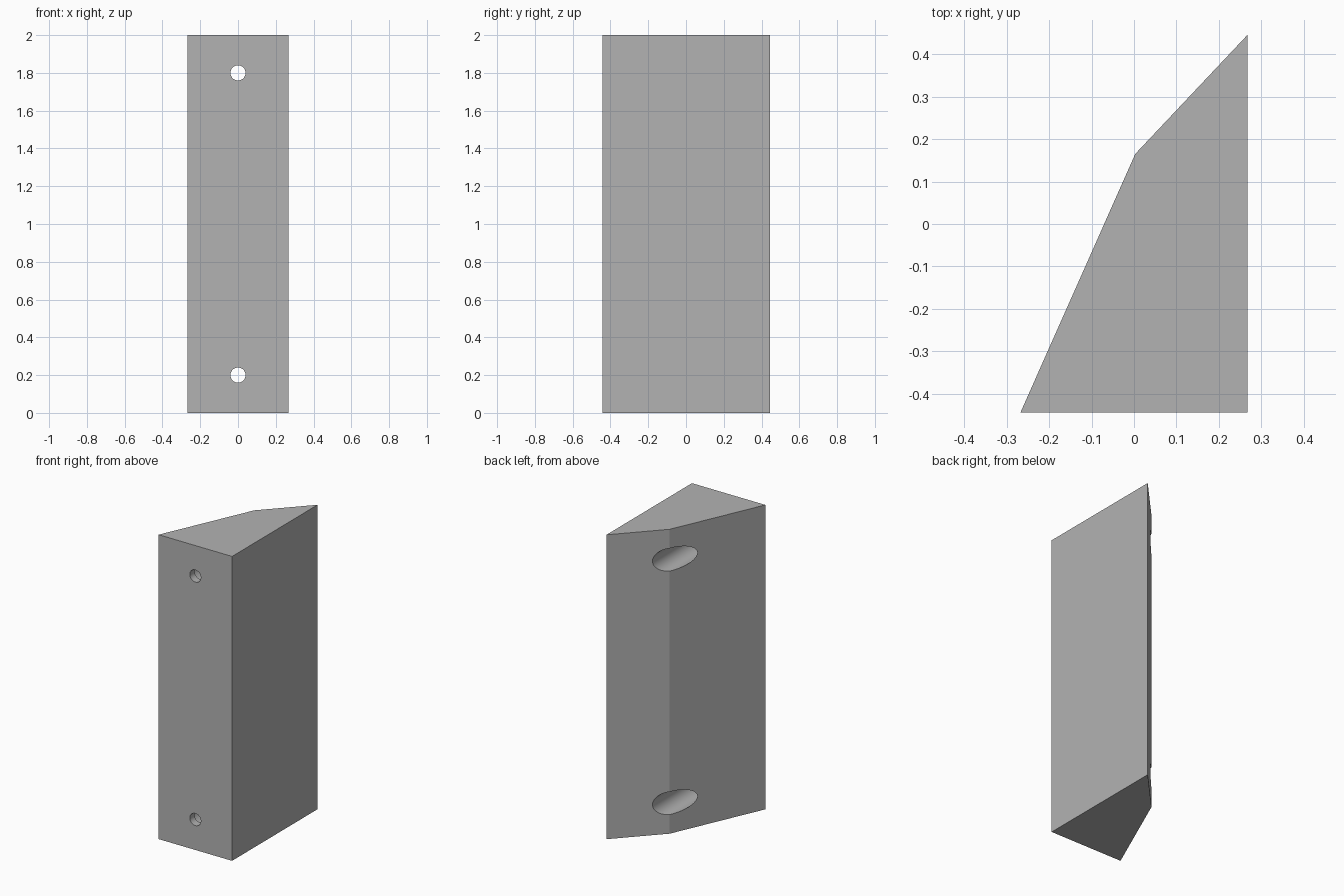
import bpy
import bmesh
import math

if "Cube" in bpy.data.objects:
    bpy.data.objects.remove(bpy.data.objects["Cube"], do_unlink=True)

FRONT = -0.443
SEAT = FRONT + 0.05
HEIGHT = 2.0

# Single plain grey
grey = bpy.data.materials.new("plain grey")
grey.use_nodes = True
colour = (0.45, 0.45, 0.45, 1)
grey.diffuse_color = colour
grey.node_tree.nodes["Principled BSDF"].inputs["Base Color"].default_value = colour


def add_object(name, bm):
    bmesh.ops.recalc_face_normals(bm, faces=bm.faces)
    mesh = bpy.data.meshes.new(name)
    bm.to_mesh(mesh)
    bm.free()
    mesh.materials.append(grey)
    obj = bpy.data.objects.new(name, mesh)
    bpy.context.collection.objects.link(obj)
    return obj


# Wedge block: plan profile extruded upwards
bm = bmesh.new()
plan = [(-0.267, FRONT), (0.267, FRONT), (0.267, 0.445), (0.003, 0.165)]
base = bm.faces.new([bm.verts.new((x, y, 0)) for x, y in plan])
top = bmesh.ops.extrude_face_region(bm, geom=[base])["geom"]
bmesh.ops.translate(bm, vec=(0, 0, HEIGHT),
                    verts=[v for v in top if isinstance(v, bmesh.types.BMVert)])
block = add_object("wedge_block", bm)


# Stepped drill: narrow screw hole at the front, wide counterbore behind
def drill(name, z, sides=48):
    bm = bmesh.new()
    rings = []
    for radius, y in [(0.04, FRONT - 0.1), (0.04, SEAT), (0.075, SEAT), (0.075, 0.6)]:
        rings.append([bm.verts.new((radius * math.cos(a), y, z + radius * math.sin(a)))
                      for a in (math.tau * i / sides for i in range(sides))])
    for near, far in zip(rings, rings[1:]):
        for i in range(sides):
            j = (i + 1) % sides
            bm.faces.new((near[i], near[j], far[j], far[i]))
    bm.faces.new(rings[0])
    bm.faces.new(rings[-1])
    cutter = add_object(name, bm)
    cutter.hide_render = True
    return cutter


# Cut both holes, then remove the cutters
bpy.context.view_layer.objects.active = block
for name, z in [("lower_hole_cutter", 0.2), ("upper_hole_cutter", 1.8)]:
    cutter = drill(name, z)
    cut = block.modifiers.new(name, 'BOOLEAN')
    cut.operation = 'DIFFERENCE'
    cut.solver = 'EXACT'
    cut.object = cutter
    bpy.ops.object.modifier_apply(modifier=name)
    bpy.data.objects.remove(cutter, do_unlink=True)

# Round hole walls shade smooth, block faces stay flat
bpy.ops.object.select_all(action='DESELECT')
block.select_set(True)
bpy.ops.object.shade_smooth_by_angle(angle=math.radians(15))
